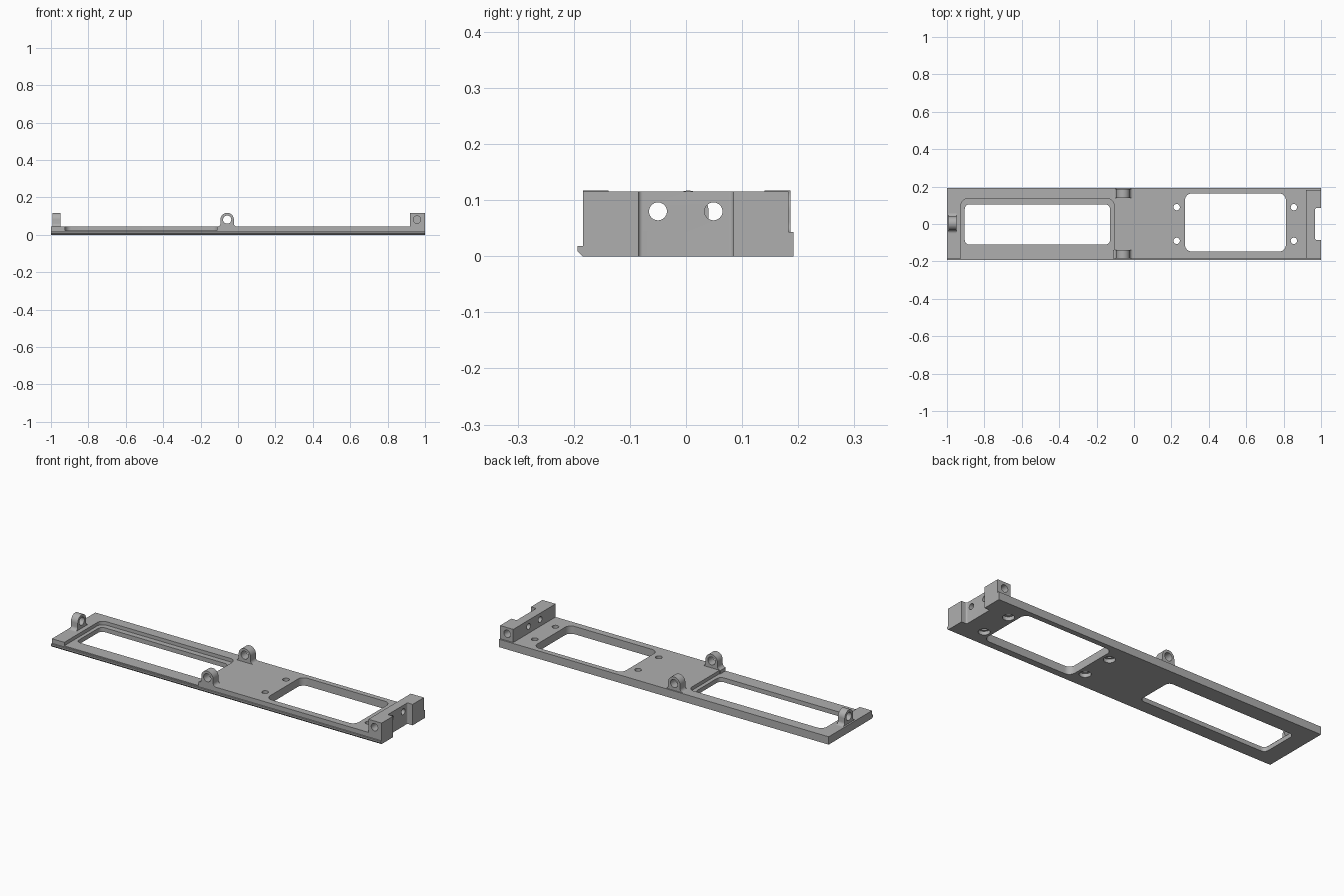
import bpy
import bmesh
from math import pi, cos, sin

cube = bpy.data.objects.get("Cube")
if cube:
    bpy.data.objects.remove(cube, do_unlink=True)

grey = bpy.data.materials.new("satin grey")
grey.use_nodes = True
grey.diffuse_color = (0.43, 0.43, 0.43, 1)
grey.node_tree.nodes["Principled BSDF"].inputs["Base Color"].default_value = (0.43, 0.43, 0.43, 1)

TOP = 0.043        # upper face of the plate
FRONT, BACK = -0.184, 0.183
HOLE_Z = 0.081     # axis height of all the pivot holes


def arc(cx, cy, r, start, end, steps=8):
    return [(cx + r * cos(start + (end - start) * i / steps),
             cy + r * sin(start + (end - start) * i / steps)) for i in range(steps + 1)]


def circle(cx, cy, r):
    return arc(cx, cy, r, 0, 2 * pi, 32)[:-1]


def rounded(x0, x1, y0, y1, r):
    corners = [(x1 - r, y1 - r), (x0 + r, y1 - r), (x0 + r, y0 + r), (x1 - r, y0 + r)]
    return [p for i, (cx, cy) in enumerate(corners)
            for p in arc(cx, cy, r, i * pi / 2, (i + 1) * pi / 2)]


def prism(name, outline, axis, lo, hi):
    """Extrude a closed 2D outline along the given axis."""
    place = {"x": lambda a, b, c: (c, a, b),
             "y": lambda a, b, c: (a, c, b),
             "z": lambda a, b, c: (a, b, c)}[axis]
    bm = bmesh.new()
    rings = [[bm.verts.new(place(a, b, c)) for a, b in outline] for c in (lo, hi)]
    for ring in rings:
        bm.faces.new(ring)
    n = len(outline)
    for i in range(n):
        j = (i + 1) % n
        bm.faces.new((rings[0][i], rings[0][j], rings[1][j], rings[1][i]))
    bmesh.ops.recalc_face_normals(bm, faces=bm.faces)
    mesh = bpy.data.meshes.new(name)
    bm.to_mesh(mesh)
    bm.free()
    mesh.materials.append(grey)
    ob = bpy.data.objects.new(name, mesh)
    bpy.context.collection.objects.link(ob)
    return ob


def cut(ob, *cutters):
    """Subtract the cutters from a part, then discard them."""
    for c in cutters:
        c.hide_render = True
        mod = ob.modifiers.new("cut", "BOOLEAN")
        mod.operation, mod.solver, mod.object = "DIFFERENCE", "EXACT", c
    depsgraph = bpy.context.evaluated_depsgraph_get()
    result = bpy.data.meshes.new_from_object(ob.evaluated_get(depsgraph))
    ob.modifiers.clear()
    ob.data = result
    for c in cutters:
        bpy.data.objects.remove(c, do_unlink=True)


def notch():
    return prism("notch_cutter", rounded(0.968, 1.1, -0.085, 0.085, 0.008), "z", -0.1, 0.3)


# Base plate with a chamfered locating lip along the front
plate = prism("base_plate", [(FRONT, 0), (-0.193, 0.009), (-0.193, 0.018), (FRONT, 0.018),
                             (FRONT, TOP), (0.192, TOP), (0.192, 0)], "x", -1, 1)
cutters = [
    prism("recess_cutter", rounded(-0.925, -0.107, -0.4, 0.135, 0.035), "z", 0.024, 0.2),
    prism("long_window_cutter", rounded(-0.905, -0.128, -0.11, 0.105, 0.025), "z", -0.1, 0.2),
    prism("wide_window_cutter", rounded(0.273, 0.812, -0.147, 0.163, 0.035), "z", -0.1, 0.2),
    notch(),
]
# Screw holes, counterbored from below
for x in (0.228, 0.855):
    for y in (-0.09, 0.09):
        cutters.append(prism("screw_cutter", circle(x, y, 0.017), "z", -0.1, 0.2))
        cutters.append(prism("counterbore_cutter", circle(x, y, 0.029), "z", -0.1, 0.02))
cut(plate, *cutters)

# End block with the notch, two through holes and a blind hole at each end
block = prism("end_block", [(0.92, FRONT), (1, FRONT), (1, BACK), (0.92, BACK)], "z", TOP, 0.115)
cut(block, notch(),
    *[prism("through_cutter", circle(y, 0.08, 0.016), "x", 0.8, 1.1) for y in (-0.05, 0.049)],
    prism("front_blind_cutter", circle(0.957, HOLE_Z, 0.02), "y", -0.3, -0.13),
    prism("back_blind_cutter", circle(0.957, HOLE_Z, 0.02), "y", 0.13, 0.3))


def lug(name, centre, axis, lo, hi):
    """Round-topped ear with flared feet and a pivot hole."""
    r, f = 0.036, 0.018
    outline = ([(centre + r + f, 0.024)]
               + arc(centre + r + f, TOP + f, f, 1.5 * pi, pi)
               + arc(centre, HOLE_Z, r, 0, pi, 24)
               + arc(centre - r - f, TOP + f, f, 0, -pi / 2)
               + [(centre - r - f, 0.024)])
    ob = prism(name, outline, axis, lo, hi)
    cut(ob, prism("pivot_cutter", circle(centre, HOLE_Z, 0.022), axis, lo - 0.1, hi + 0.1))
    return ob


lugs = [lug("front_lug", -0.058, "y", FRONT, -0.138),
        lug("back_lug", -0.058, "y", 0.14, 0.186),
        lug("end_lug", 0.004, "x", -0.991, -0.95)]

# Smooth the rounded walls and keep the machined edges crisp
bpy.ops.object.select_all(action="DESELECT")
for ob in [plate, block] + lugs:
    ob.select_set(True)
bpy.context.view_layer.objects.active = plate
bpy.ops.object.shade_smooth_by_angle(angle=pi / 6)
